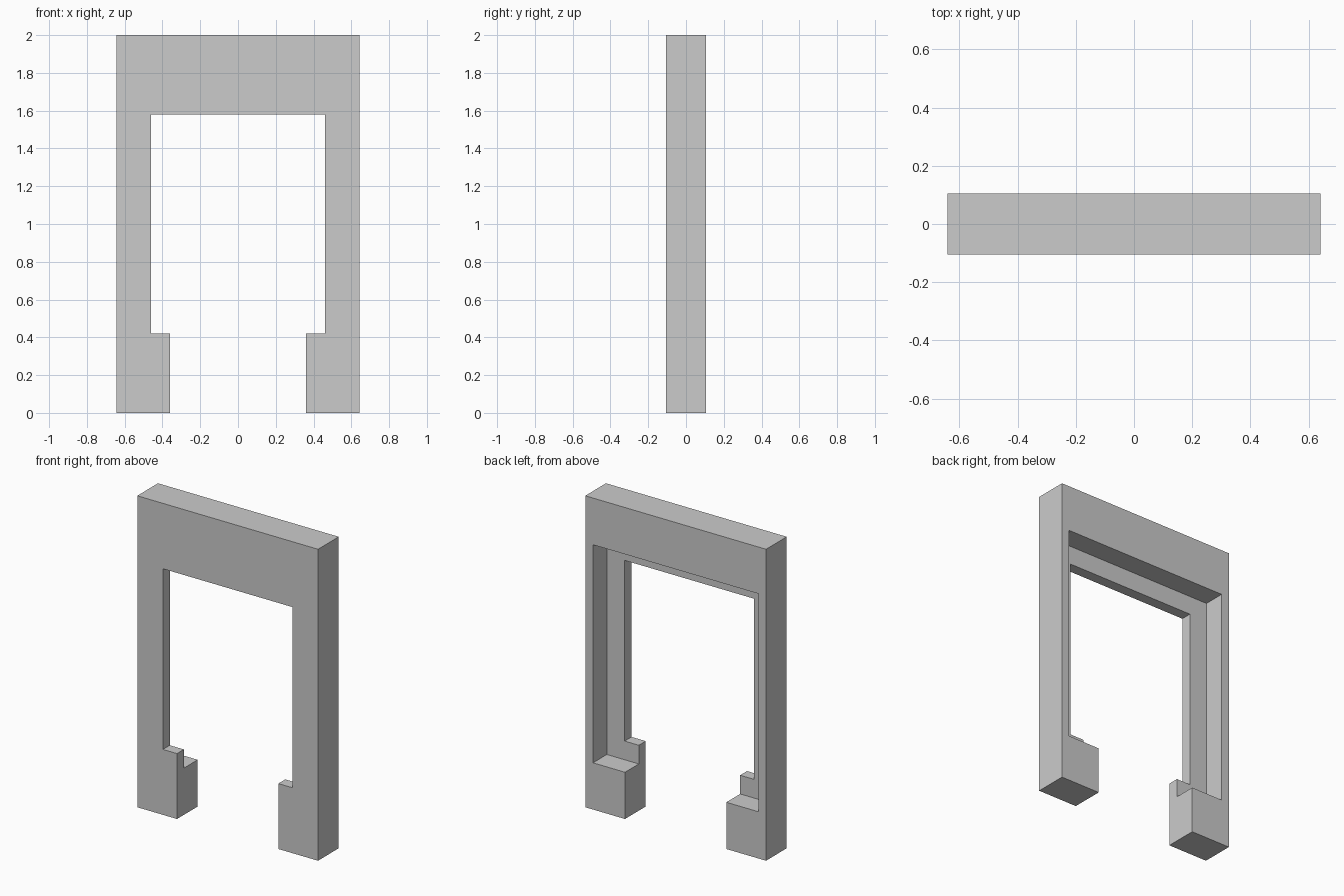
import bpy
import bmesh

cube = bpy.data.objects.get("Cube")
if cube:
    bpy.data.objects.remove(cube, do_unlink=True)

HALF_DEPTH = 0.105
RECESS_FRONT = -0.035   # back of the thin front lip

grey = bpy.data.materials.new("plain grey")
grey.use_nodes = True
colour = (0.6, 0.6, 0.6, 1.0)
grey.diffuse_color = colour
grey.node_tree.nodes["Principled BSDF"].inputs["Base Color"].default_value = colour


def prism(name, outline, y_front, y_back):
    """Extrude an x-z outline from y_front to y_back."""
    bm = bmesh.new()
    face = bm.faces.new([bm.verts.new((x, y_front, z)) for x, z in outline])
    extruded = bmesh.ops.extrude_face_region(bm, geom=[face])["geom"]
    verts = [v for v in extruded if isinstance(v, bmesh.types.BMVert)]
    bmesh.ops.translate(bm, verts=verts, vec=(0, y_back - y_front, 0))
    bmesh.ops.recalc_face_normals(bm, faces=bm.faces)
    mesh = bpy.data.meshes.new(name)
    bm.to_mesh(mesh)
    bm.free()
    mesh.materials.append(grey)
    obj = bpy.data.objects.new(name, mesh)
    bpy.context.collection.objects.link(obj)
    return obj


# Door frame: half outline mirrored into a full arch with stepped feet
half = [(0.36, 0), (0.642, 0), (0.642, 2)]
inner = [(0.46, 1.58), (0.46, 0.42), (0.36, 0.42)]
right_side = half + [(-x, z) for x, z in reversed(half)]
opening = [(-x, z) for x, z in reversed(inner)] + inner
frame = prism("door_frame", right_side + opening, -HALF_DEPTH, HALF_DEPTH)

# Wider rebate cut into the back, leaving a lip at the front
rebate = [(-0.587, 0.3), (0.587, 0.3), (0.587, 1.7), (-0.587, 1.7)]
cutter = prism("rebate_cutter", rebate, RECESS_FRONT, HALF_DEPTH + 0.1)

cut = frame.modifiers.new("back_rebate", 'BOOLEAN')
cut.operation = 'DIFFERENCE'
cut.solver = 'EXACT'
cut.object = cutter

# Apply the cut and discard the cutter
bpy.context.view_layer.objects.active = frame
bpy.ops.object.modifier_apply(modifier=cut.name)
bpy.data.objects.remove(cutter, do_unlink=True)
